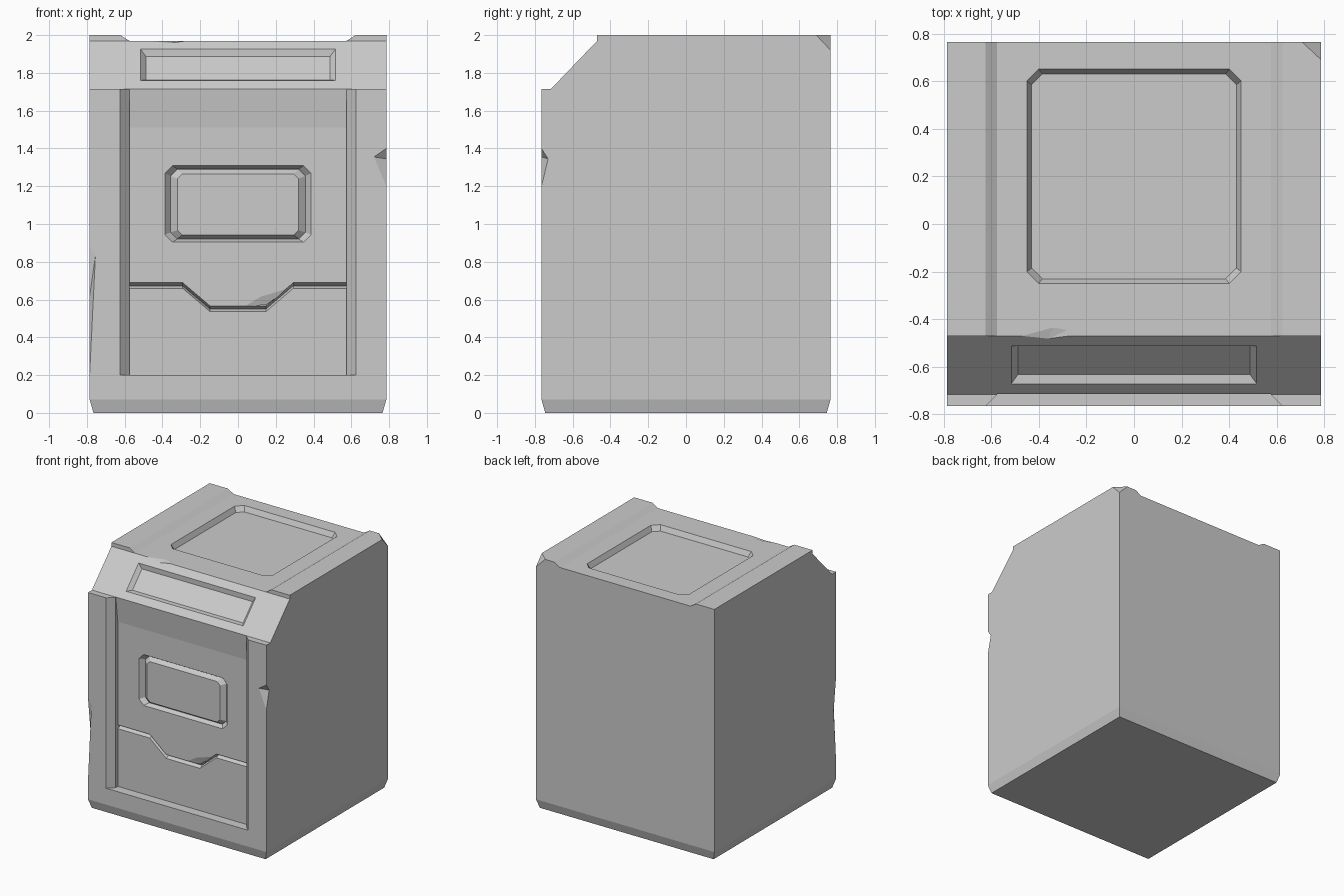
import bpy, bmesh
from mathutils import Vector

if "Cube" in bpy.data.objects:
    bpy.data.objects.remove(bpy.data.objects["Cube"])


def finish(name, bm):
    bmesh.ops.recalc_face_normals(bm, faces=bm.faces)
    me = bpy.data.meshes.new(name)
    bm.to_mesh(me)
    bm.free()
    ob = bpy.data.objects.new(name, me)
    bpy.context.collection.objects.link(ob)
    return ob


def loft(name, rings):
    """Closed solid through matching rings of points."""
    bm = bmesh.new()
    vs = [[bm.verts.new(p) for p in r] for r in rings]
    n = len(rings[0])
    for a, b in zip(vs, vs[1:]):
        for i in range(n):
            bm.faces.new((a[i], a[(i + 1) % n], b[(i + 1) % n], b[i]))
    bm.faces.new(vs[0])
    bm.faces.new(vs[-1])
    return finish(name, bm)


def hull(name, pts):
    bm = bmesh.new()
    for p in pts:
        bm.verts.new(p)
    bmesh.ops.convex_hull(bm, input=bm.verts)
    return finish(name, bm)


def octagon(x, y0, y1, c):
    """Rectangle with clipped corners."""
    return [(-x + c, y0), (x - c, y0), (x, y0 + c), (x, y1 - c),
            (x - c, y1), (-x + c, y1), (-x, y1 - c), (-x, y0 + c)]


def cut(target, cutter):
    cutter.hide_render = True
    m = target.modifiers.new("cut", 'BOOLEAN')
    m.operation = 'DIFFERENCE'
    m.solver = 'EXACT'
    m.object = cutter
    bpy.context.view_layer.objects.active = target
    bpy.ops.object.modifier_apply(modifier=m.name)
    bpy.data.objects.remove(cutter, do_unlink=True)


W, D = 0.785, 0.765

# Crate body: side profile with the angled front shoulder
prof = [(-D, 0.07), (-D, 1.715), (-0.715, 1.715), (-0.47, 1.97), (-0.47, 2),
        (D, 2), (D, 0.07), (D - 0.02, 0), (-D + 0.02, 0)]
body = loft("crate_body", [[(x, y, z) for y, z in prof] for x in (-W, W)])
for s in (-1, 1):
    cut(body, loft("base_bevel", [[(s * (W - 0.02 - 0.02 / 3.5), y, -0.02), (s * (W + 0.1), y, -0.02),
                                   (s * (W + 0.1), y, 0.07), (s * W, y, 0.07)] for y in (-1, 1)]))

# Shallow channel across the lid
cut(body, loft("lid_channel", [[(-0.655, y, 2.02), (-0.575, y, 1.97), (0.575, y, 1.97),
                                (0.655, y, 2.02)] for y in (-1, 1)]))

# Square pocket in the lid
cut(body, loft("lid_pocket", [
    [(x, y + 0, 1.99) for x, y in octagon(0.46, -0.26, 0.66, 0.052)],
    [(x, y, 1.93) for x, y in octagon(0.43, -0.23, 0.63, 0.045)]]))

# Pocket in the angled shoulder
mid = Vector((0, -0.592, 1.843))
up, out = Vector((0, 0.693, 0.721)), Vector((0, -0.721, 0.693))


def shoulder_ring(grow, height):
    return [mid + Vector((sx * (0.515 + grow), 0, 0)) + up * sy * (0.114 + grow) + out * height
            for sx, sy in ((-1, -1), (1, -1), (1, 1), (-1, 1))]


cut(body, loft("shoulder_pocket", [shoulder_ring(0.01, 0.01), shoulder_ring(-0.028, -0.028)]))

# Large recessed front bay, its upper strip leaning forward
BACK = -0.69


def bay_ring(z, back):
    half = [(0.655, -0.795), (0.575, -0.717), (0.575, back)]
    return [(x, y, z) for x, y in half] + [(-x, y, z) for x, y in reversed(half)]


cut(body, loft("front_bay", [bay_ring(0.2, BACK), bay_ring(1.51, BACK), bay_ring(1.72, -0.7151)]))

# Window groove with its raised inner panel
cut(body, loft("window_pocket", [
    [(x, BACK - 0.01, z) for x, z in octagon(0.396, 0.9, 1.315, 0.042)],
    [(x, BACK + 0.035, z) for x, z in octagon(0.357, 0.92, 1.29, 0.035)]]))
loft("window_panel", [
    [(x, BACK + 0.045, z) for x, z in octagon(0.357, 0.921, 1.289, 0.035)],
    [(x, BACK + 0.035, z) for x, z in octagon(0.357, 0.921, 1.289, 0.035)],
    [(x, BACK + 0.005, z) for x, z in octagon(0.32, 0.942, 1.265, 0.025)]])

# V-shaped seam with a dipped middle
path = [(-0.574, 0.675), (-0.293, 0.675), (-0.148, 0.552), (0.148, 0.552), (0.293, 0.675), (0.574, 0.675)]
cut(body, loft("panel_seam", [[(x, BACK - 0.01, z + 0.02), (x, BACK + 0.03, z - 0.002),
                               (x, BACK - 0.01, z - 0.02)] for x, z in path]))

# Battle-worn chips on edges and corners
chips = {
    "right_edge_chip": [(0.72, -D, 1.355), (W, -D, 1.4), (W, -D, 1.2), (W, -0.73, 1.345),
                        (W + 0.04, -D - 0.04, 1.41), (W + 0.04, -D - 0.04, 1.19)],
    "left_edge_chip": [(-0.755, -D, 0.83), (-W, -D, 0.88), (-W, -D, 0.21), (-W, -0.735, 0.62),
                       (-W - 0.03, -D - 0.03, 0.9), (-W - 0.03, -D - 0.03, 0.19)],
    "back_corner_chip": [(0.705, D, 2), (W, 0.69, 2), (W, D, 1.92), (0.85, 0.85, 2.1)],
    "shoulder_edge_chip": [(-0.47, -0.47, 1.97), (-0.34, -0.435, 1.97), (-0.28, -0.445, 1.97),
                           (-0.27, -0.47, 1.97), (-0.36, -0.482, 1.958), (-0.36, -0.52, 2.02)],
    "seam_chip": [(0.04, BACK, 0.567), (0.12, BACK, 0.615), (0.2, BACK, 0.625), (0.27, BACK, 0.66),
                  (0.15, BACK + 0.02, 0.56), (0.15, BACK - 0.02, 0.59)],
}
for name, pts in chips.items():
    cut(body, hull(name, pts))
